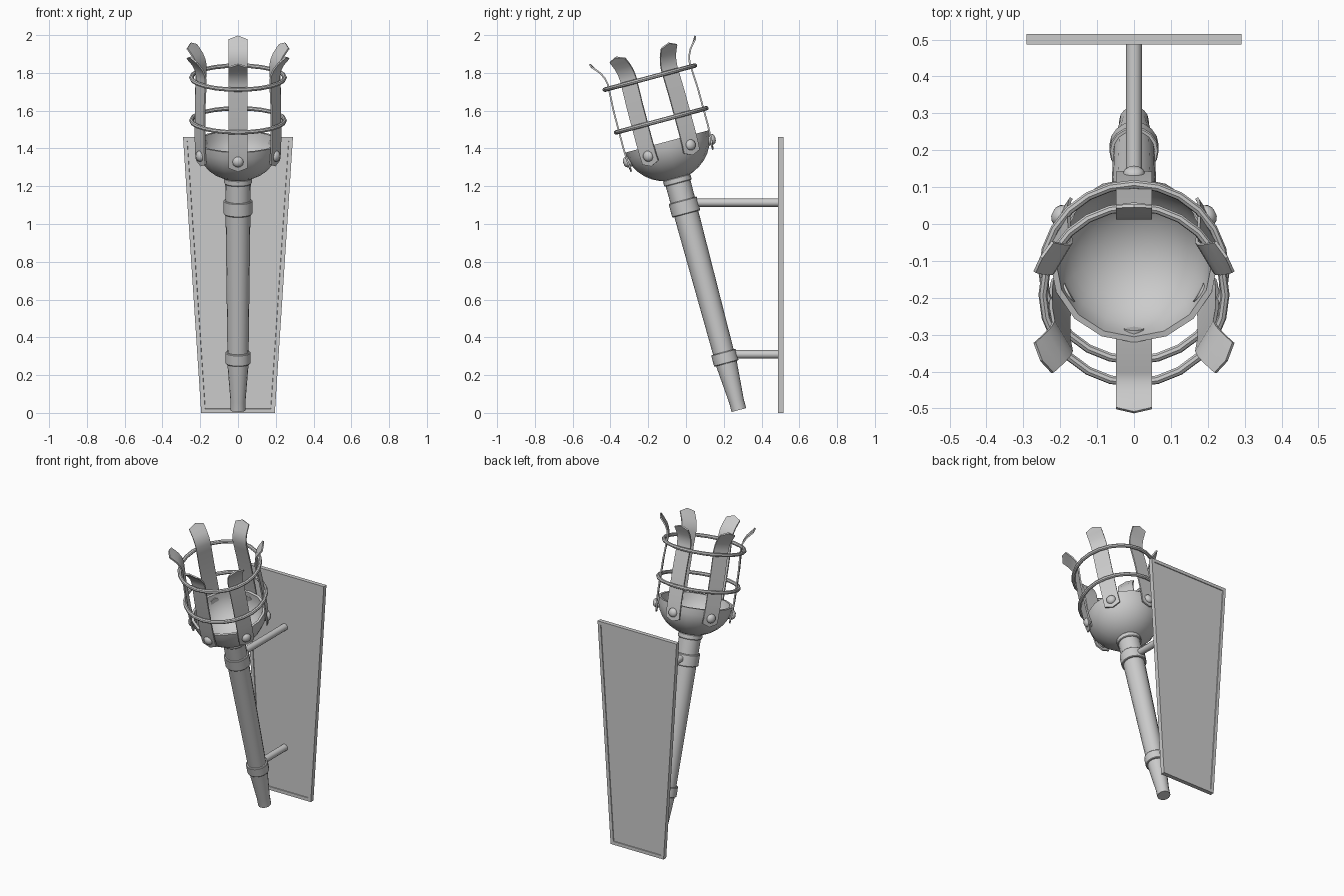
import bpy, bmesh
from math import pi, sin, cos, radians, sqrt
from mathutils import Matrix, Vector

if "Cube" in bpy.data.objects:
    bpy.data.objects.remove(bpy.data.objects["Cube"])

# torch frame: local z runs along the leaning handle
TILT = Matrix.Translation((0, 0.28, 0.015)) @ Matrix.Rotation(radians(15), 4, 'X')


def finish(name, bm, matrix=Matrix.Identity(4), smooth=True):
    bm.transform(matrix)
    bmesh.ops.recalc_face_normals(bm, faces=bm.faces)
    mesh = bpy.data.meshes.new(name)
    bm.to_mesh(mesh)
    bm.free()
    ob = bpy.data.objects.new(name, mesh)
    bpy.context.collection.objects.link(ob)
    if smooth:
        bpy.ops.object.select_all(action='DESELECT')
        ob.select_set(True)
        bpy.context.view_layer.objects.active = ob
        bpy.ops.object.shade_smooth_by_angle(angle=radians(35))
    return ob


def lathe(name, profile, matrix, steps=16):
    bm = bmesh.new()
    vs = [bm.verts.new((r, 0, z)) for r, z in profile]
    es = [bm.edges.new(p) for p in zip(vs, vs[1:])]
    bmesh.ops.spin(bm, geom=vs + es, cent=(0, 0, 0), axis=(0, 0, 1),
                   angle=2 * pi, steps=steps, use_merge=True)
    bmesh.ops.remove_doubles(bm, verts=bm.verts, dist=1e-5)
    return finish(name, bm, matrix)


def ring(name, z, major=0.247, minor=0.012, n=24, m=8):
    bm = bmesh.new()
    vs = [[bm.verts.new(((major + minor * cos(2 * pi * j / m)) * cos(2 * pi * i / n),
                         (major + minor * cos(2 * pi * j / m)) * sin(2 * pi * i / n),
                         z + minor * sin(2 * pi * j / m)))
           for j in range(m)] for i in range(n)]
    for i in range(n):
        for j in range(m):
            a, b = vs[i], vs[(i + 1) % n]
            k = (j + 1) % m
            bm.faces.new((a[j], b[j], b[k], a[k]))
    return finish(name, bm, TILT)


def strap(name, matrix, w=0.049, thick=0.009):
    # (radius, height at the sides, height at the middle)
    path = [(0.224, 1.387, 1.367), (0.229, 1.42, 1.42), (0.232, 1.50, 1.50),
            (0.231, 1.70, 1.70), (0.226, 1.80, 1.80), (0.224, 1.845, 1.845),
            (0.231, 1.88, 1.88), (0.247, 1.912, 1.912), (0.268, 1.938, 1.938),
            (0.283, 1.955, 1.973)]
    bm = bmesh.new()
    layers = []
    for off in (-thick / 2, thick / 2):
        rows = []
        for i, (r, zs, zm) in enumerate(path):
            r0, z0, _ = path[max(i - 1, 0)]
            r1, z1, _ = path[min(i + 1, len(path) - 1)]
            n = Vector((z1 - z0, r0 - r1)).normalized() * off
            rm = r + (0.007 if i == len(path) - 1 else 0)
            rows.append([bm.verts.new((x, q + n.x, z + n.y))
                         for x, q, z in ((-w, r, zs), (0, rm, zm), (w, r, zs))])
        layers.append(rows)
        for a, b in zip(rows, rows[1:]):
            for j in (0, 1):
                bm.faces.new((a[j], a[j + 1], b[j + 1], b[j]))
    # side walls and pointed ends
    a, b = layers
    for i in range(len(path) - 1):
        for j in (0, 2):
            bm.faces.new((a[i][j], a[i + 1][j], b[i + 1][j], b[i][j]))
    for i in (0, -1):
        for j in (0, 1):
            bm.faces.new((a[i][j], a[i][j + 1], b[i][j + 1], b[i][j]))
    return finish(name, bm, matrix)


# handle, collars and neck
lathe("handle", [(0, 0), (0.040, 0), (0.040, 0.05), (0.056, 0.25), (0.056, 0.30),
                 (0.066, 1.09), (0.068, 1.27), (0, 1.27)], TILT)
for name, r, z0, z1 in (("lower_collar", 0.067, 0.255, 0.318),
                        ("upper_collar", 0.077, 1.075, 1.15),
                        ("neck_collar", 0.075, 1.243, 1.275)):
    lathe(name, [(0, z0), (r - 0.003, z0), (r, z0 + 0.004), (r, z1 - 0.004),
                 (r - 0.003, z1), (0, z1)], TILT)

# hollow bowl
RIM = 1.472
angles = [i * pi / 16 for i in range(9)]
outer = [(0.228 * sin(t), RIM - 0.21 * cos(t)) for t in angles]
inner = [(0.212 * sin(t), RIM - 0.194 * cos(t)) for t in reversed(angles)]
lathe("bowl", outer + inner, TILT)

# basket straps with rivets
for k in range(6):
    m = TILT @ Matrix.Rotation(k * pi / 3, 4, 'Z')
    strap(f"strap_{k + 1}", m)
    rm = m @ Matrix.Translation((0, 0.230, 1.422)) @ Matrix.Rotation(-pi / 2, 4, 'X')
    lathe(f"rivet_{k + 1}", [(0, -0.03), (0.029, -0.03), (0.029, 0.006), (0.025, 0.014),
                             (0.014, 0.021), (0, 0.023)], rm, 12)

# basket hoops
ring("lower_hoop", 1.588)
ring("upper_hoop", 1.822)

# wall rods
for name, z, y0 in (("upper_rod", 1.113, 0.0), ("lower_rod", 0.31, 0.2)):
    lathe(name, [(0, 0), (0.022, 0), (0.022, 0.511 - y0), (0, 0.511 - y0)],
          Matrix.Translation((0, y0, z)) @ Matrix.Rotation(-pi / 2, 4, 'X'), 12)

# tapered wall plate with a shallow recessed panel on both faces
bm = bmesh.new()
loops = [[bm.verts.new((x, y, z)) for x, z in
          ((-0.195, 0), (0.195, 0), (0.291, 1.46), (-0.291, 1.46))] for y in (0.487, 0.515)]
faces = [bm.faces.new(l) for l in loops]
for i in range(4):
    j = (i + 1) % 4
    bm.faces.new((loops[0][i], loops[0][j], loops[1][j], loops[1][i]))
bmesh.ops.recalc_face_normals(bm, faces=bm.faces)
bmesh.ops.inset_individual(bm, faces=faces, thickness=0.03)
bmesh.ops.inset_individual(bm, faces=faces, thickness=0.002, depth=-0.004)
finish("wall_plate", bm, smooth=False)
